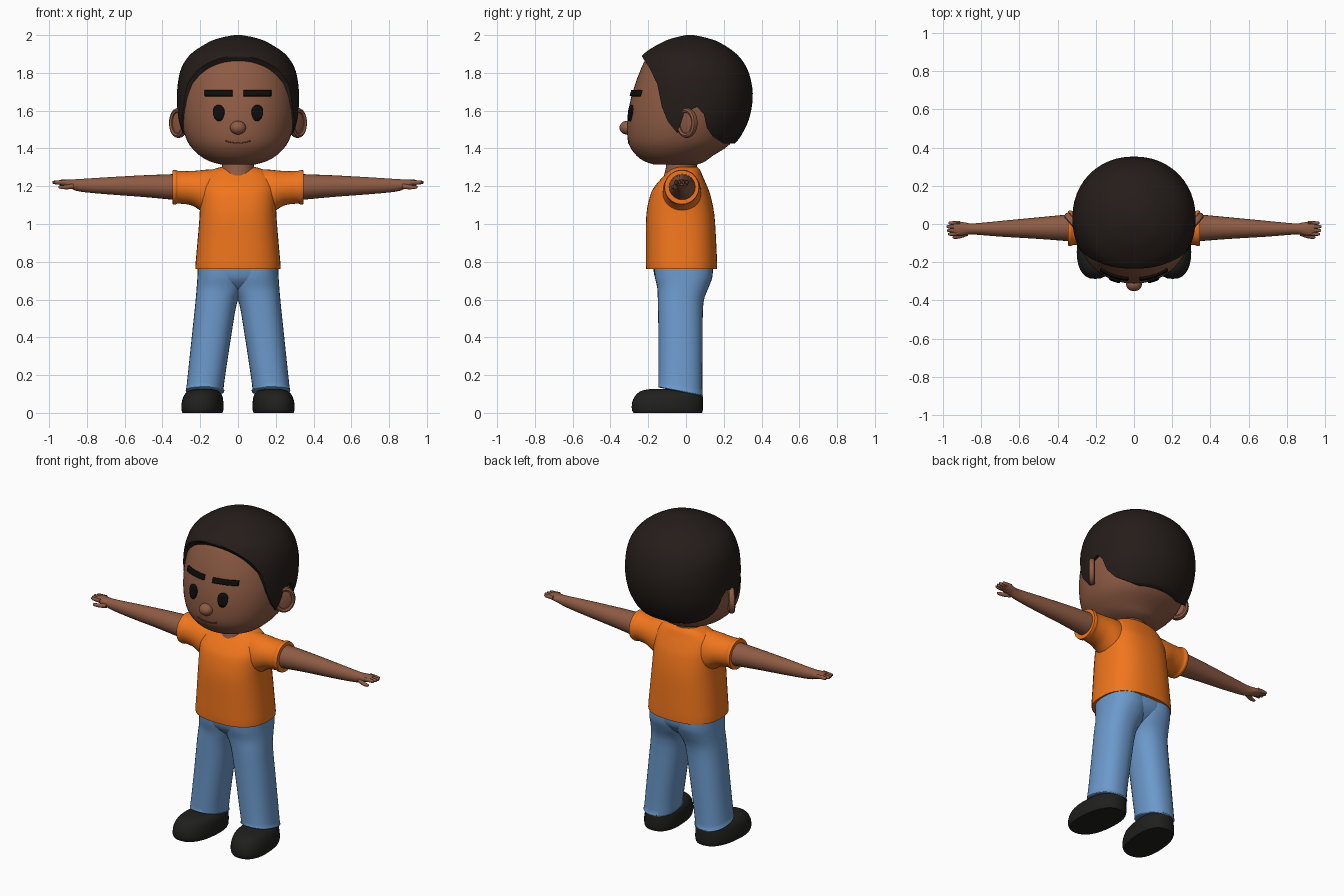
import bpy, bmesh, math
from mathutils import Vector, Matrix
from mathutils.bvhtree import BVHTree

if "Cube" in bpy.data.objects:
    bpy.data.objects.remove(bpy.data.objects["Cube"])


def material(name, r, g, b):
    m = bpy.data.materials.new(name)
    m.diffuse_color = (r, g, b, 1)
    m.use_nodes = True
    m.node_tree.nodes["Principled BSDF"].inputs["Base Color"].default_value = m.diffuse_color
    return m


SKIN = material("skin", 0.27, 0.105, 0.058)
LIP = material("lip", 0.13, 0.045, 0.025)
HAIR = material("hair", 0.018, 0.012, 0.010)
BLACK = material("black", 0.004, 0.004, 0.004)
ORANGE = material("orange", 0.88, 0.18, 0.012)
DENIM = material("denim", 0.15, 0.32, 0.60)
SHOE = material("shoe", 0.014, 0.014, 0.013)


def finish(name, bm, mat, mirror=False):
    bmesh.ops.recalc_face_normals(bm, faces=bm.faces)
    me = bpy.data.meshes.new(name)
    bm.to_mesh(me)
    bm.free()
    me.materials.append(mat)
    ob = bpy.data.objects.new(name, me)
    bpy.context.collection.objects.link(ob)
    if mirror:
        ob.modifiers.new("mirror", 'MIRROR').use_mirror_merge = False
    return ob


def smooth_rows(rows, steps):
    """Catmull-Rom interpolation of the cross-section rows."""
    rows = [Vector(r) for r in rows]
    out = []
    for i in range(len(rows) - 1):
        p1, p2 = rows[i], rows[i + 1]
        p0, p3 = rows[max(i - 1, 0)], rows[min(i + 2, len(rows) - 1)]
        for k in range(steps):
            t = k / steps
            out.append(0.5 * (2 * p1 + (p2 - p0) * t + (2 * p0 - 5 * p1 + 4 * p2 - p3) * t * t
                              + (3 * p1 - p0 - 3 * p2 + p3) * t ** 3))
    return out + [rows[-1]]


def loft(name, rows, mat, axis='z', power=2.0, segs=32, steps=3, mirror=False, bend=None):
    """Rows are (position, a0, a1, b0, b1): superellipse sections along z (a=x, b=y) or x (a=y, b=z)."""
    bm = bmesh.new()
    rings = []
    for t, a0, a1, b0, b1 in smooth_rows(rows, steps):
        ring = []
        for i in range(segs):
            w = 2 * math.pi * i / segs
            c, s = math.cos(w), math.sin(w)
            a = (a0 + a1) / 2 + (a1 - a0) / 2 * math.copysign(abs(c) ** (2 / power), c)
            b = (b0 + b1) / 2 + (b1 - b0) / 2 * math.copysign(abs(s) ** (2 / power), s)
            p = Vector((a, b, t) if axis == 'z' else (t, a, b))
            ring.append(bm.verts.new(bend(p) if bend else p))
        rings.append(ring)
    for lo, hi in zip(rings, rings[1:]):
        for i in range(segs):
            j = (i + 1) % segs
            bm.faces.new((lo[i], lo[j], hi[j], hi[i]))
    bm.faces.new(rings[0])
    bm.faces.new(rings[-1])
    return finish(name, bm, mat, mirror)


def sym(rows):
    """(z, half width, y0, y1) to full rows."""
    return [(z, -w, w, y0, y1) for z, w, y0, y1 in rows]


# Head and neck
head = loft("head", sym([
    (1.315, .09, -.17, .06), (1.33, .145, -.215, .10), (1.36, .20, -.26, .14), (1.42, .258, -.302, .23),
    (1.50, .29, -.312, .275), (1.60, .305, -.305, .31), (1.70, .303, -.282, .325), (1.80, .28, -.247, .30),
    (1.88, .23, -.207, .25), (1.94, .15, -.13, .17), (1.965, .06, -.05, .08)]), SKIN, power=2.1, segs=48)
loft("neck", sym([(1.22, .095, -.128, .06), (1.29, .085, -.108, .058), (1.37, .085, -.10, .058)]), SKIN)

# Hair: a larger cap trimmed by a side-view hairline
hair = loft("hair", sym([
    (1.41, .255, -.27, .235), (1.45, .285, -.29, .28), (1.55, .315, -.30, .332), (1.66, .323, -.295, .353),
    (1.75, .318, -.285, .346), (1.83, .298, -.26, .32), (1.90, .25, -.225, .268), (1.96, .16, -.13, .18),
    (1.985, .095, -.065, .11), (2.0, .02, 0, .04)]), HAIR, power=2.1, segs=48)
hairline = [(-.232, 1.885), (-.19, 1.82), (-.152, 1.74), (-.128, 1.62), (-.095, 1.54), (-.045, 1.48),
            (-.01, 1.59), (.06, 1.62), (.095, 1.58), (.11, 1.51), (.14, 1.465), (.20, 1.425),
            (.6, 1.425), (.6, 2.2), (-.232, 2.2)]
bm = bmesh.new()
face = bm.faces.new([bm.verts.new((-.6, y, z)) for y, z in hairline])
ext = bmesh.ops.extrude_face_region(bm, geom=[face])
bmesh.ops.translate(bm, vec=(1.2, 0, 0), verts=[v for v in ext["geom"] if isinstance(v, bmesh.types.BMVert)])
cutter = finish("hairline_cutter", bm, HAIR)
cutter.hide_render = True
mod = hair.modifiers.new("trim", 'BOOLEAN')
mod.operation, mod.object, mod.solver = 'INTERSECT', cutter, 'EXACT'
bpy.context.view_layer.objects.active = hair
bpy.ops.object.modifier_apply(modifier=mod.name)
bpy.data.objects.remove(cutter)

# Face features: strips of columns (x, z low, z high) projected on the head
bm = bmesh.new()
bm.from_mesh(head.data)
surface = BVHTree.FromBMesh(bm)
bm.free()


def face_strip(name, columns, mat, lift, mirror=True, rows=4):
    bm = bmesh.new()
    grid = []
    for x, z0, z1 in columns:
        col = []
        for k in range(rows + 1):
            z = z0 + (z1 - z0) * k / rows
            hit = surface.ray_cast(Vector((x, -1, z)), Vector((0, 1, 0)))[0]
            col.append(bm.verts.new((x, hit.y - lift, z)))
        grid.append(col)
    for a, b in zip(grid, grid[1:]):
        for k in range(rows):
            bm.faces.new((a[k], b[k], b[k + 1], a[k + 1]))
    ob = finish(name, bm, mat)
    solid = ob.modifiers.new("thickness", 'SOLIDIFY')
    solid.thickness, solid.offset = .012, 0
    if mirror:
        ob.modifiers.new("mirror", 'MIRROR').use_mirror_merge = False


eye = []
for i in range(11):
    u = -math.cos(math.pi * (i + .15) / 10.3)
    h = math.sqrt(max(1 - u * u, .01))
    eye.append((.101 + .029 * u, 1.596 - .052 * h, 1.596 + .034 * h))
face_strip("eyes", eye, BLACK, .003)
face_strip("eyebrows", [(.03 + .0145 * i, 1.677, 1.707) for i in range(11)], BLACK, .006)
smile = [(.066 * i / 6, 1.427 + .012 * (i / 6) ** 2) for i in range(-6, 7)]
face_strip("mouth", [(x, z, z + .005) for x, z in smile], LIP, -.003, mirror=False, rows=1)

# Nose
bm = bmesh.new()
bmesh.ops.create_uvsphere(bm, u_segments=20, v_segments=12, radius=1,
                          matrix=Matrix.Translation((0, -.314, 1.51)) @ Matrix.Diagonal((.042, .038, .036, 1)))
finish("nose", bm, SKIN)

# Ears: shallow disc with a raised rim, turned a little forward
place = Matrix.Translation((.315, .005, 1.535)) @ Matrix.Rotation(math.radians(-40), 4, 'Z')
bm = bmesh.new()
bmesh.ops.create_uvsphere(bm, u_segments=20, v_segments=12, radius=1,
                          matrix=place @ Matrix.Diagonal((.012, .056, .07, 1)))
finish("ear_bowls", bm, SKIN, True)
bm = bmesh.new()
rim = [[bm.verts.new(place @ Vector((.019 * math.sin(b), (.052 + .014 * math.cos(b)) * math.cos(a),
                                     (.066 + .014 * math.cos(b)) * math.sin(a))))
        for b in [k * math.pi / 4 for k in range(8)]] for a in [k * math.pi / 14 for k in range(28)]]
for i in range(28):
    for k in range(8):
        p, q, m = rim[i], rim[(i + 1) % 28], (k + 1) % 8
        bm.faces.new((p[k], q[k], q[m], p[m]))
finish("ear_rims", bm, SKIN, True)

# Shirt
loft("shirt_body", sym([
    (.765, .222, -.207, .162), (.775, .226, -.212, .165), (.90, .215, -.212, .16), (1.05, .203, -.21, .15),
    (1.15, .202, -.19, .13), (1.20, .20, -.165, .112), (1.25, .18, -.122, .09), (1.285, .14, -.088, .075),
    (1.302, .09, -.06, .06)]), ORANGE, power=2.5, segs=40)
loft("shirt_sleeves", [
    (.08, -.11, .075, 1.03, 1.29), (.16, -.122, .08, 1.045, 1.288), (.205, -.122, .077, 1.075, 1.284),
    (.25, -.115, .07, 1.10, 1.28), (.315, -.11, .065, 1.108, 1.281), (.33, -.116, .071, 1.103, 1.287),
    (.346, -.113, .068, 1.105, 1.284)], ORANGE, axis='x', mirror=True)

# Arms and hands
loft("arms", [
    (.25, -.095, .055, 1.12, 1.268), (.34, -.09, .05, 1.128, 1.264), (.50, -.078, .035, 1.143, 1.258),
    (.70, -.066, .016, 1.158, 1.247), (.84, -.055, .003, 1.172, 1.238), (.885, -.058, .008, 1.188, 1.236),
    (.92, -.062, .013, 1.198, 1.236), (.945, -.052, .008, 1.205, 1.233)],
    SKIN, axis='x', segs=24, mirror=True)
for n, (y, tip) in enumerate([(.005, .972), (-.014, .982), (-.034, .98), (-.053, .974)]):
    loft("fingers_%d" % (n + 1), [(.91, y - .010, y + .010, 1.208, 1.233), (tip - .012, y - .009, y + .009, 1.210, 1.230),
                                  (tip, y - .004, y + .004, 1.216, 1.226)], SKIN, axis='x', segs=10, mirror=True)
loft("thumbs", [(.87, -.062, -.03, 1.185, 1.215), (.91, -.075, -.05, 1.183, 1.207),
                (.94, -.078, -.06, 1.186, 1.204), (.95, -.073, -.066, 1.192, 1.20)],
     SKIN, axis='x', segs=10, mirror=True)


# Trousers, with cuffs tilted up at the front
def cuff(p):
    fade = max(0, 1 - (p.z - .11) / .12)
    return Vector((p.x, p.y, p.z - .2 * (p.y + .03) * fade))


loft("trouser_legs", [
    (.112, .078, .27, -.142, .083), (.118, .072, .277, -.147, .09), (.145, .075, .272, -.146, .087),
    (.40, .037, .245, -.146, .088), (.58, .006, .226, -.149, .092), (.66, -.03, .219, -.152, .118),
    (.72, -.04, .215, -.165, .14), (.79, -.04, .212, -.17, .142)], DENIM, power=2.3, mirror=True, bend=cuff)
loft("trouser_hips", sym([(.625, .03, -.05, .03), (.645, .09, -.10, .07), (.69, .18, -.148, .118),
                          (.73, .207, -.168, .14), (.79, .214, -.175, .144)]), DENIM, power=2.4)

# Shoes, toes turned slightly outward
loft("shoes", [
    (0, .085, .292, -.278, .085), (.02, .079, .298, -.287, .09), (.06, .08, .295, -.284, .09),
    (.095, .088, .283, -.265, .088), (.117, .108, .26, -.235, .083), (.126, .14, .225, -.19, .06)],
    SHOE, power=2.4, mirror=True, bend=lambda p: Vector((p.x - .08 * (p.y + .1), p.y, p.z)))

# Smooth shading
bpy.ops.object.select_all(action='SELECT')
bpy.context.view_layer.objects.active = head
bpy.ops.object.shade_smooth_by_angle(angle=math.radians(40))
